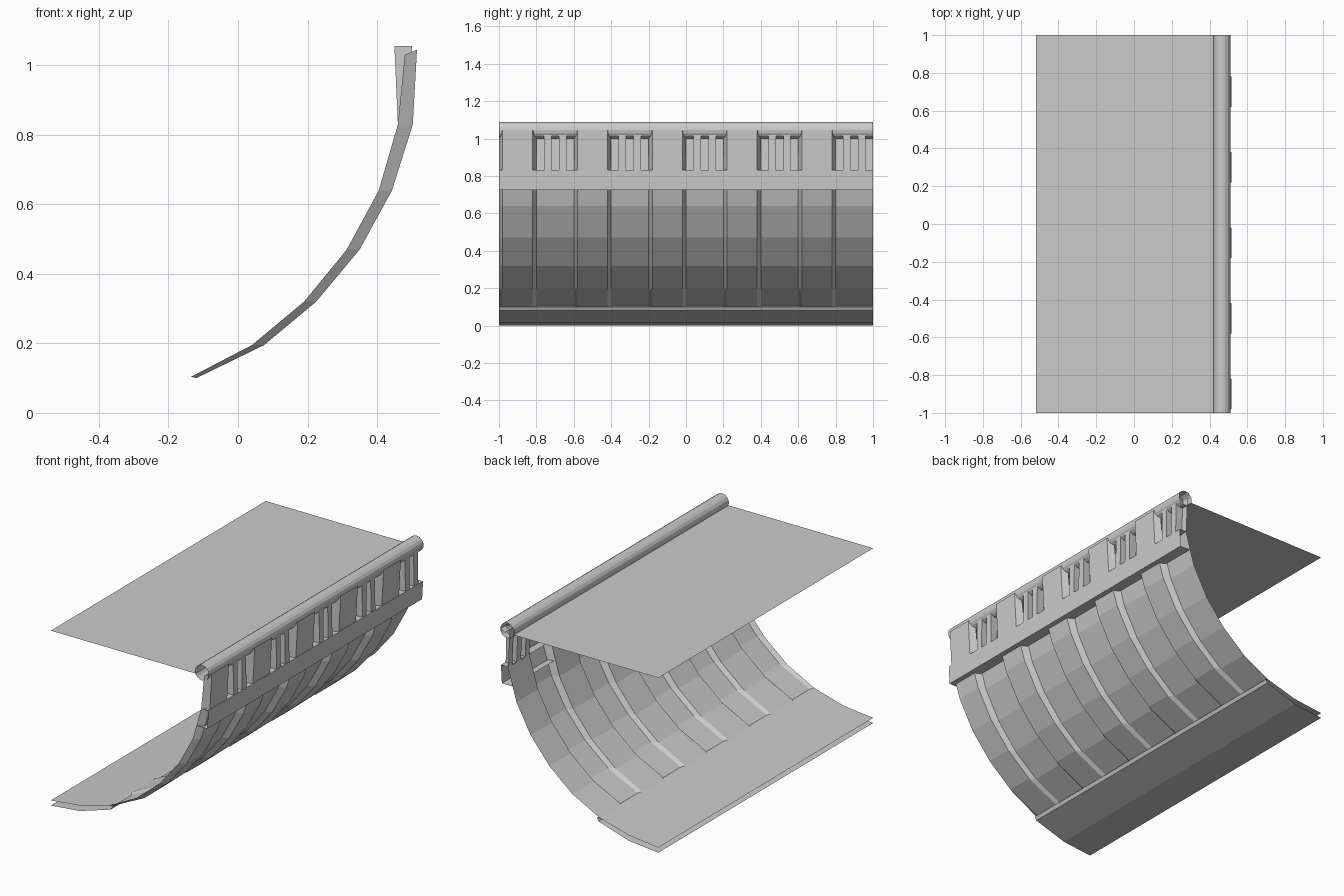
import bpy, math

if "Cube" in bpy.data.objects:
    bpy.data.objects.remove(bpy.data.objects["Cube"])

def mesh_object(name, verts, faces):
    me = bpy.data.meshes.new(name)
    me.from_pydata(verts, [], faces)
    me.update()
    ob = bpy.data.objects.new(name, me)
    bpy.context.collection.objects.link(ob)
    return ob

def loft(name, columns, skip=lambda c, r: False):
    """Join neighbouring columns, each (y, [(x, z), ...]), with quads."""
    n = len(columns[0][1])
    verts = [(x, y, z) for y, prof in columns for x, z in prof]
    faces = []
    for c in range(len(columns) - 1):
        for r in range(n - 1):
            if not skip(c, r):
                a = c * n + r
                faces.append((a, a + n, a + n + 1, a + 1))
    return mesh_object(name, verts, faces)

def strip(name, profile):
    """Run an open x-z profile along the full length."""
    return loft(name, [(-1, profile), (1, profile)])

# Curved wall: raised panels and recessed panels with bevelled steps between
raised = [(-0.12, 0.10), (0.075, 0.195), (0.225, 0.32), (0.35, 0.47),
          (0.443, 0.64), (0.503, 0.83), (0.515, 1.045)]
recess = [(-0.135, 0.104), (0.04, 0.195), (0.19, 0.32), (0.313, 0.47),
          (0.405, 0.64), (0.46, 0.83), (0.48, 1.03)]
columns = []
for k in range(5):
    y = -1 + 0.4 * k
    columns += [(y, recess), (y + 0.02, raised), (y + 0.18, raised), (y + 0.20, recess)]
columns.append((1.0, recess))
top_row = len(raised) - 2
# the upper part of every recess is left open as a window
loft("curved_wall", columns, lambda c, r: r == top_row and c % 4 == 3)

# Folded slats inside each window
back = [(0.46, 0.83), (0.45, 1.055)]
front = [(0.503, 0.83), (0.50, 1.055)]
for k in range(5):
    y = -0.8 + 0.4 * k
    folds = []
    for i in range(5):
        prof = front if i % 2 else back
        folds += [(y + 0.04 * i, prof), (y + 0.04 * (i + 1), prof)]
    loft("window_slats_%d" % (k + 1), folds)

# Window header under the pipe
strip("window_header", [(0.48, 1.03), (0.508, 1.045)])

# Rail below the windows
strip("wall_rail", [(0.46, 0.832), (0.506, 0.832), (0.50, 0.725), (0.435, 0.725)])

# Floor, its front lip and the underside
strip("floor", [(-0.52, 0.03), (-0.33, 0.05), (-0.135, 0.104)])
strip("floor_underside", [(-0.52, 0.0), (-0.33, 0.018), (-0.13, 0.08),
                          (-0.12, 0.10), (-0.135, 0.104)])

# Ceiling sheet
strip("ceiling", [(-0.52, 1.03), (0.425, 1.03)])

# Open pipe along the ceiling edge
ring = [(0.465 + 0.045 * math.cos(math.tau * i / 16),
         1.045 + 0.045 * math.sin(math.tau * i / 16)) for i in range(17)]
strip("ceiling_pipe", ring)
